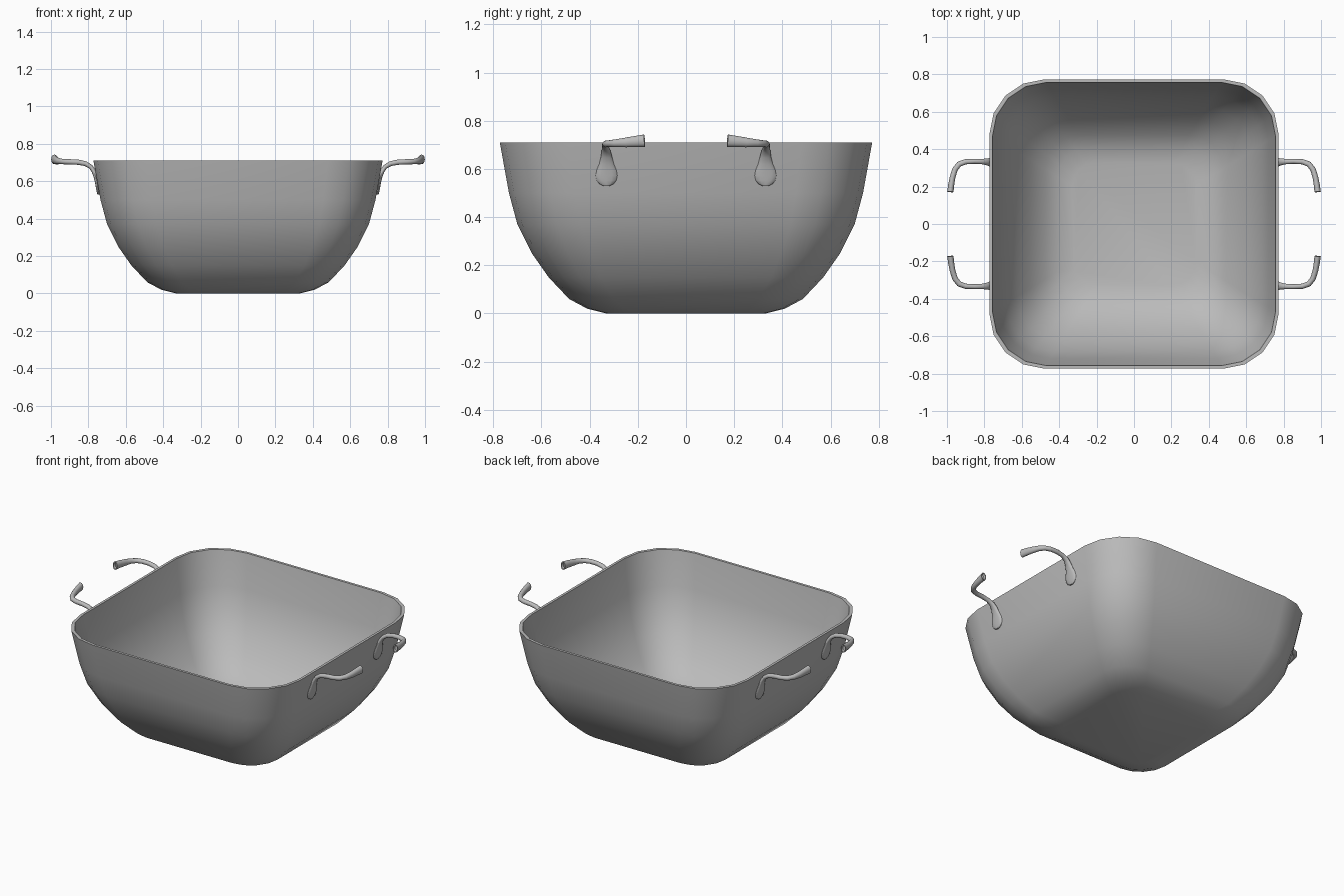
import bpy, bmesh, math
from mathutils import Vector

cube = bpy.data.objects.get("Cube")
if cube:
    bpy.data.objects.remove(cube, do_unlink=True)

steel = bpy.data.materials.new("brushed grey metal")
steel.use_nodes = True
GREY = (0.5, 0.5, 0.5, 1)
steel.diffuse_color = GREY
steel.node_tree.nodes["Principled BSDF"].inputs["Base Color"].default_value = GREY


def skin(name, rings, angle):
    """Skin a list of equal-length point rings and cap both ends."""
    bm = bmesh.new()
    loops = [[bm.verts.new(p) for p in ring] for ring in rings]
    for a, b in zip(loops, loops[1:]):
        n = len(a)
        for i in range(n):
            j = (i + 1) % n
            bm.faces.new((a[i], a[j], b[j], b[i]))
    bm.faces.new(loops[0][::-1])
    bm.faces.new(loops[-1])
    bmesh.ops.recalc_face_normals(bm, faces=bm.faces[:])
    mesh = bpy.data.meshes.new(name)
    bm.to_mesh(mesh)
    bm.free()
    mesh.materials.append(steel)
    obj = bpy.data.objects.new(name, mesh)
    bpy.context.collection.objects.link(obj)
    bpy.ops.object.select_all(action="DESELECT")
    obj.select_set(True)
    bpy.context.view_layer.objects.active = obj
    bpy.ops.object.shade_smooth_by_angle(angle=math.radians(angle))
    return obj


def rounded_square(half, z, steps=4):
    """Square ring whose corner radius grows with its size."""
    radius = half * 0.38
    core = half - radius
    ring = []
    for k in range(4):
        cx = core * (1 if k in (0, 3) else -1)
        cy = core * (1 if k < 2 else -1)
        for s in range(steps + 1):
            a = math.pi / 2 * (k + s / steps)
            ring.append((cx + radius * math.cos(a), cy + radius * math.sin(a), z))
    return ring


# Bowl: outer wall up to the rim, then inner wall down to the floor
outer = [(0.33, 0), (0.41, 0.02), (0.485, 0.06), (0.57, 0.15), (0.64, 0.25),
         (0.70, 0.37), (0.735, 0.50), (0.773, 0.71)]
inner = [(0.757, 0.71), (0.719, 0.50), (0.684, 0.375), (0.625, 0.26),
         (0.557, 0.163), (0.475, 0.076), (0.405, 0.038), (0.33, 0.018)]
skin("bowl", [rounded_square(h, z) for h, z in outer + inner], 40)

# Handle: x, y, z, half width, half thickness, turn of the bar in degrees
stations = [
    (0.745, 0.33, 0.529, 0.012, 0.006, 0),
    (0.746, 0.33, 0.538, 0.030, 0.008, 0),
    (0.748, 0.33, 0.553, 0.041, 0.009, 0),
    (0.751, 0.33, 0.573, 0.045, 0.010, 0),
    (0.754, 0.33, 0.595, 0.041, 0.011, 0),
    (0.760, 0.33, 0.622, 0.030, 0.011, 0),
    (0.770, 0.33, 0.652, 0.023, 0.012, 0),
    (0.787, 0.332, 0.677, 0.018, 0.012, 0),
    (0.815, 0.334, 0.694, 0.014, 0.013, 0),
    (0.855, 0.335, 0.702, 0.013, 0.014, 0),
    (0.900, 0.333, 0.704, 0.014, 0.014, 10),
    (0.935, 0.320, 0.705, 0.015, 0.014, 35),
    (0.957, 0.292, 0.707, 0.015, 0.016, 62),
    (0.970, 0.250, 0.710, 0.015, 0.020, 78),
    (0.977, 0.210, 0.714, 0.016, 0.023, 82),
    (0.982, 0.172, 0.717, 0.017, 0.026, 84),
    (0.982, 0.172, 0.717, 0.012, 0.020, 84),
    (0.981, 0.184, 0.716, 0.009, 0.016, 84),
]
tip = 15  # last station of the outside surface
points = [Vector(s[:3]) for s in stations]
rings = []
for i, (x, y, z, width, thick, turn) in enumerate(stations):
    k = min(i, tip)
    tangent = (points[min(k + 1, tip)] - points[max(k - 1, 0)]).normalized()
    a = math.radians(turn)
    side = Vector((math.sin(a), math.cos(a), 0))
    up = tangent.cross(side).normalized()
    rings.append([points[i] + side * width * math.cos(t) + up * thick * math.sin(t)
                  for t in (math.tau * s / 12 for s in range(12))])
handles = skin("side_handles", rings, 50)
mirror = handles.modifiers.new("four handles", "MIRROR")
mirror.use_axis = (True, True, False)
mirror.use_mirror_merge = False
